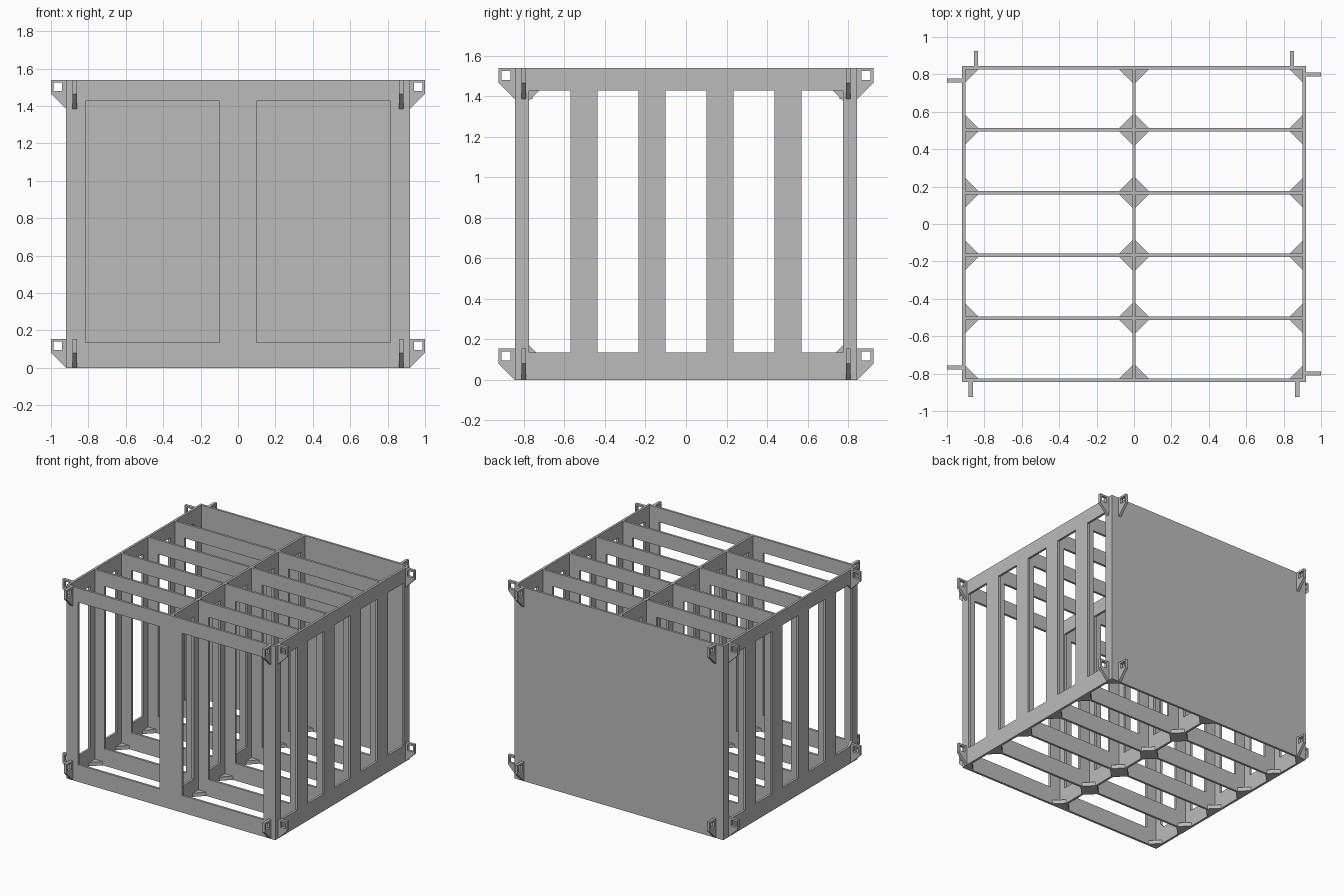
import bpy
import bmesh
from mathutils import Vector

cube = bpy.data.objects.get("Cube")
if cube:
    bpy.data.objects.remove(cube)

grey = bpy.data.materials.new("light_grey")
grey.use_nodes = True
grey.diffuse_color = (0.5, 0.5, 0.5, 1)
grey.node_tree.nodes["Principled BSDF"].inputs["Base Color"].default_value = (0.5, 0.5, 0.5, 1)

T = 0.018                      # sheet thickness
HX, HY, H = 0.92, 0.845, 1.54  # outer half width, half depth, height
PX, PY = HX - T / 2, HY - T / 2
LOW, HIGH = 0.135, 1.427       # window sill and head
ROWS = [-0.503, -0.168, 0.168, 0.503]


def sheet(name, polys, place, thickness):
    """Flat polygons in (u, z), mapped into space and thickened both ways."""
    bm = bmesh.new()
    for poly in polys:
        bm.faces.new([bm.verts.new(place(u, z)) for u, z in poly])
    bmesh.ops.remove_doubles(bm, verts=bm.verts, dist=0.0001)
    bmesh.ops.recalc_face_normals(bm, faces=bm.faces)
    mesh = bpy.data.meshes.new(name)
    bm.to_mesh(mesh)
    bm.free()
    mesh.materials.append(grey)
    ob = bpy.data.objects.new(name, mesh)
    bpy.context.collection.objects.link(ob)
    mod = ob.modifiers.new("thickness", 'SOLIDIFY')
    mod.thickness = thickness
    mod.offset = 0
    return ob


def along_x(y):
    return lambda u, z: Vector((u, y, z))


def along_y(x):
    return lambda u, z: Vector((x, u, z))


def windowed(cuts):
    """Grid cells with every second cell of the middle row left open."""
    levels = [0, LOW, HIGH, H]
    cells = []
    for i, (a, b) in enumerate(zip(cuts, cuts[1:])):
        for j, (c, d) in enumerate(zip(levels, levels[1:])):
            if not (j == 1 and i % 2 == 1):
                cells.append([(a, c), (b, c), (b, d), (a, d)])
    return cells


# Closed back, open front and dividers with two windows each
sheet("back_panel", [[(-HX, 0), (HX, 0), (HX, H), (-HX, H)]], along_x(PY), T)
sheet("front_panel", windowed([-HX, -0.815, -0.1, 0.1, 0.815, HX]), along_x(-PY), T)
inner = HX - T
for n, y in enumerate(ROWS):
    sheet(f"cross_divider_{n + 1}",
          windowed([-inner, -0.815, -0.1, 0.1, 0.815, inner]), along_x(y), T)

# Side panels and centre divider with five windows each
end = HY - T
cuts = [-end, -0.775]
for y in ROWS:
    cuts += [y - 0.066, y + 0.066]
cuts += [0.775, end]
for name, x in (("left_panel", PX), ("right_panel", -PX), ("centre_divider", 0)):
    sheet(name, windowed(cuts), along_y(x), T)

# Small corner braces in the end windows of the right side
braces = []
for s in (-1, 1):
    for z, d in ((LOW, 0.036), (HIGH, -0.05)):
        braces.append([(s * 0.775, z), (s * (0.775 - abs(d)), z), (s * 0.775, z + d)])
sheet("window_braces", braces, along_y(-PX), T)

# Triangular floor gussets in every joint
G, GT = 0.07, 0.03
gussets = []
for x in (-PX, 0, PX):
    for y in [-PY] + ROWS + [PY]:
        for sx in (-1, 1):
            for sy in (-1, 1):
                if abs(x + sx * G) < HX and abs(y + sy * G) < HY:
                    a, b = x + sx * T / 2, y + sy * T / 2
                    gussets.append([(a, b), (a + sx * G, b), (a, b + sy * G)])
sheet("floor_gussets", gussets, lambda u, v: Vector((u, v, GT / 2)), GT)

# Pierced corner lugs, top and bottom
OUTER = [(0, 0), (0.08, 0.08), (0.08, 0.155), (0, 0.155)]
HOLE = [(0.02, 0.095), (0.066, 0.095), (0.066, 0.14), (0.02, 0.14)]
LUG = [[OUTER[i], OUTER[(i + 1) % 4], HOLE[(i + 1) % 4], HOLE[i]] for i in range(4)]


def lug(name, base, out):
    sheet(name, LUG, lambda u, z: Vector(base) + Vector(out) * u + Vector((0, 0, z)), 0.022)


for level, z in (("bottom", 0), ("top", H - 0.155)):
    for s, side in ((1, "left"), (-1, "right")):
        lug(f"{level}_front_lug_{side}", (s * 0.873, -HY, z), (0, -1, 0))
        lug(f"{level}_back_lug_{side}", (s * 0.845, HY, z), (0, 1, 0))
    for s, end_name in ((-1, "front"), (1, "back")):
        lug(f"{level}_left_lug_{end_name}", (HX, s * 0.8, z), (1, 0, 0))
        lug(f"{level}_right_lug_{end_name}", (-HX, s * 0.768, z), (-1, 0, 0))
